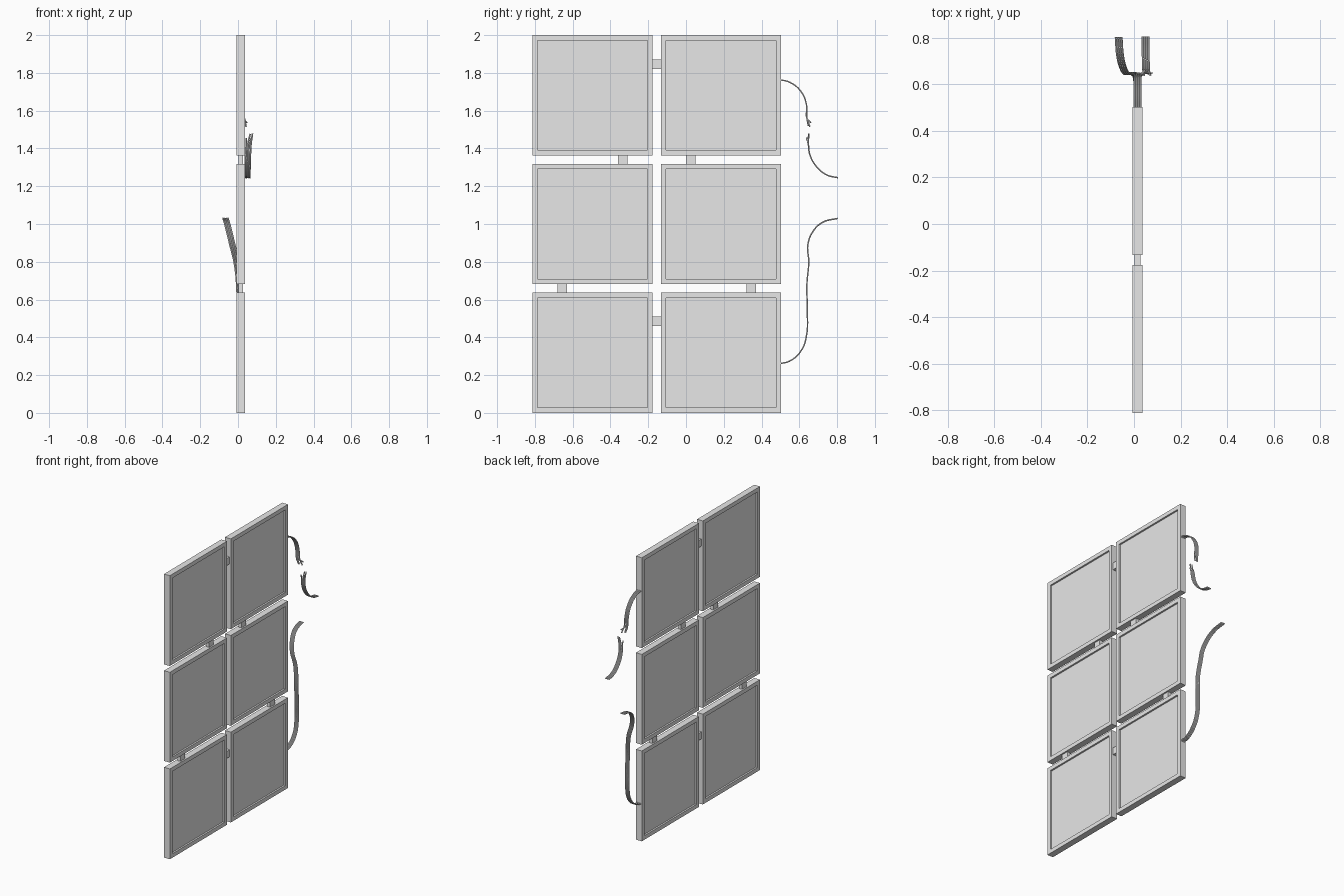
import bpy
import bmesh
import random
from mathutils import Matrix, Vector

random.seed(4)
cube = bpy.data.objects.get("Cube")
if cube:
    bpy.data.objects.remove(cube, do_unlink=True)

grey = bpy.data.materials.new("plain_grey")
grey.use_nodes = True
grey.diffuse_color = (0.8, 0.8, 0.8, 1)
grey.node_tree.nodes["Principled BSDF"].inputs["Base Color"].default_value = (0.8, 0.8, 0.8, 1)

MID_X = 0.015
PANEL = 0.637
THICK = 0.045
COLUMNS = (-0.495, 0.185)
ROWS = (0.3185, 1.0, 1.6815)


def box(name, center, size, recess=False):
    bm = bmesh.new()
    bmesh.ops.create_cube(bm, size=1)
    bmesh.ops.scale(bm, vec=size, verts=bm.verts)
    if recess:
        # Framed border with a sunken plate on both broad sides
        for face in [f for f in bm.faces if abs(f.normal.x) > 0.9]:
            inward = -face.normal.copy()
            bmesh.ops.inset_region(bm, faces=[face], thickness=0.04)
            inner = bmesh.ops.extrude_discrete_faces(bm, faces=[face])["faces"][0]
            bmesh.ops.translate(bm, vec=inward * 0.012, verts=inner.verts)
    mesh = bpy.data.meshes.new(name)
    bm.to_mesh(mesh)
    bm.free()
    mesh.materials.append(grey)
    obj = bpy.data.objects.new(name, mesh)
    obj.location = center
    bpy.context.collection.objects.link(obj)


# Six framed panels
for r, z in enumerate(ROWS):
    for c, y in enumerate(COLUMNS):
        box(f"panel_{r}_{c}", (MID_X, y, z), (THICK, PANEL, PANEL), True)

# Small connectors bridging the gaps
for z in (0.485, 1.845):
    box("side_connector", (MID_X, -0.154, z), (0.024, 0.05, 0.05))
for y, z in ((-0.655, 0.66), (0.345, 0.66), (-0.335, 1.342), (0.025, 1.342)):
    box("stacking_connector", (MID_X, y, z), (0.024, 0.052, 0.05))


def cable(name, path, strands=4, fray=0.0):
    """Ribbon of parallel wires; path points are (x, y, z)."""
    curve = bpy.data.curves.new(name, "CURVE")
    curve.dimensions = "3D"
    curve.bevel_depth = 0.0042
    curve.bevel_resolution = 1
    curve.resolution_u = 6
    curve.use_fill_caps = True
    for i in range(strands):
        shift = (i - (strands - 1) / 2) * 0.0085
        spline = curve.splines.new("BEZIER")
        spline.bezier_points.add(len(path) - 1)
        for k, (point, co) in enumerate(zip(spline.bezier_points, path)):
            point.co = Vector(co) + Vector((shift, 0, 0))
            if fray and k == len(path) - 1:
                point.co += Vector((random.uniform(-0.3, 0.5), random.uniform(-0.3, 0.5),
                                    random.uniform(-1, 1))) * fray
            point.handle_left_type = point.handle_right_type = "AUTO"
    obj = bpy.data.objects.new(name, curve)
    bpy.context.collection.objects.link(obj)
    curve.materials.append(grey)
    bpy.ops.object.select_all(action="DESELECT")
    obj.select_set(True)
    bpy.context.view_layer.objects.active = obj
    bpy.ops.object.convert(target="MESH")
    bpy.ops.object.shade_smooth_by_angle()


# Broken upper cable: attached stub and loose tail
cable("upper_cable_stub", [
    (0.015, 0.49, 1.765), (0.015, 0.55, 1.75), (0.015, 0.61, 1.70),
    (0.016, 0.638, 1.63), (0.021, 0.64, 1.56), (0.033, 0.653, 1.525)], fray=0.022)
cable("upper_cable_tail", [
    (0.05, 0.805, 1.245), (0.05, 0.745, 1.26), (0.051, 0.69, 1.305),
    (0.053, 0.655, 1.37), (0.056, 0.648, 1.42), (0.06, 0.643, 1.465)], fray=0.02)

# Lower cable sweeping up and to one side
cable("lower_cable", [
    (0.015, 0.49, 0.26), (0.015, 0.55, 0.275), (0.014, 0.61, 0.33),
    (0.01, 0.638, 0.41), (0.008, 0.642, 0.55), (0.006, 0.64, 0.68),
    (-0.008, 0.65, 0.80), (-0.03, 0.645, 0.89), (-0.048, 0.675, 0.965),
    (-0.06, 0.725, 1.01), (-0.066, 0.803, 1.03)])
